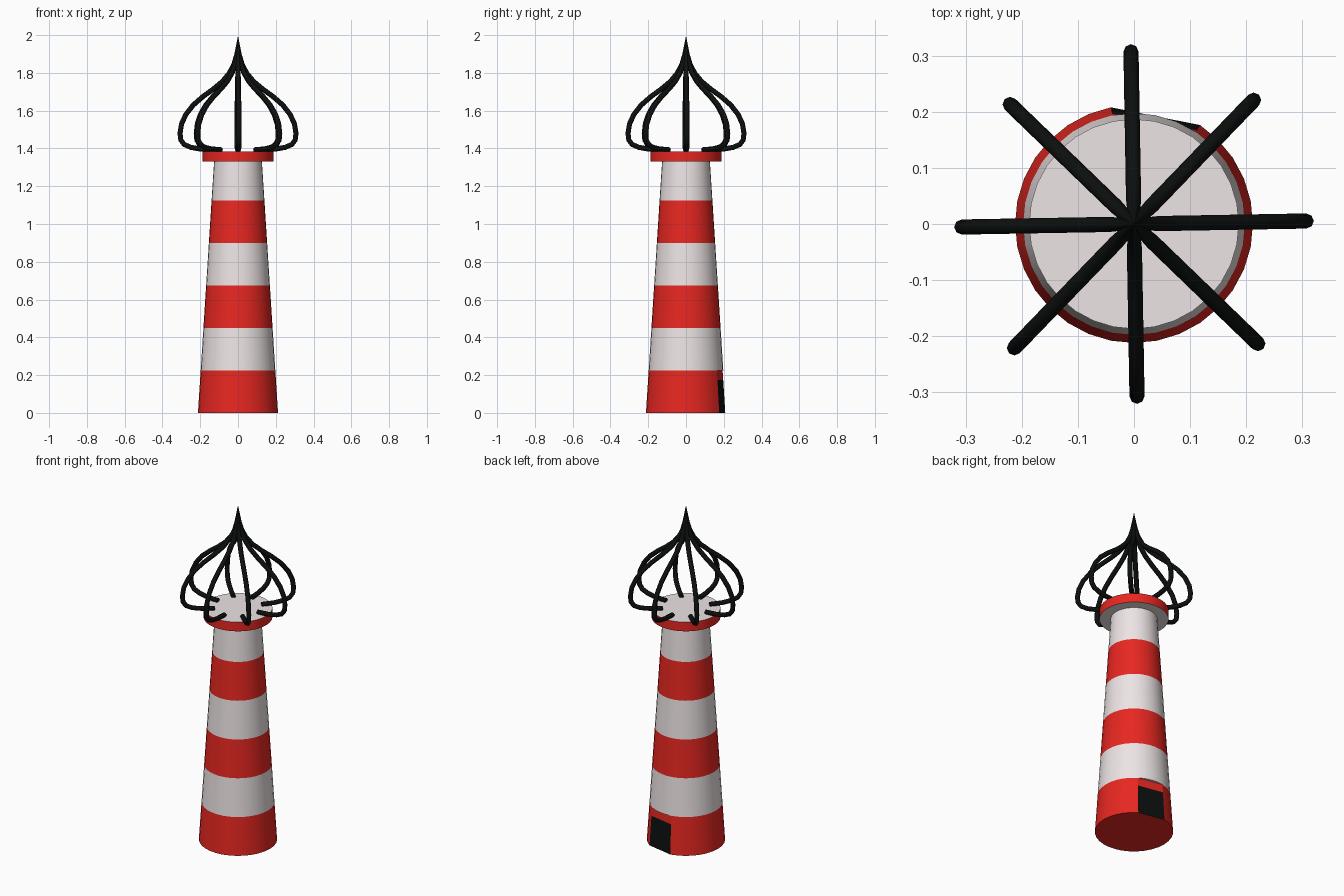
import bpy, bmesh, math

if "Cube" in bpy.data.objects:
    bpy.data.objects.remove(bpy.data.objects["Cube"])


def material(name, color):
    m = bpy.data.materials.new(name)
    m.diffuse_color = (*color, 1)
    m.use_nodes = True
    m.node_tree.nodes["Principled BSDF"].inputs["Base Color"].default_value = m.diffuse_color
    return m


RED = material("red_paint", (0.80, 0.02, 0.015))
WHITE = material("white_paint", (0.85, 0.78, 0.78))
BLACK = material("black_iron", (0.004, 0.005, 0.005))

SIDES = 32
DOOR_START, DOOR_END = 5, 9      # door is a flat chord across these sides
BASE_R, TOP_R, TOWER_H = 0.212, 0.126, 1.34
STEP = 0.225


def tower_radius(z):
    return BASE_R + (TOP_R - BASE_R) * z / TOWER_H


def ring(bm, r, z, skip=()):
    return [bm.verts.new((r * math.cos(2 * math.pi * i / SIDES),
                          r * math.sin(2 * math.pi * i / SIDES), z))
            for i in range(SIDES) if i not in skip]


def drum(name, rings, mats, door=False, bottom=True, top=True, cap_mat=0):
    """Stack of (radius, z) rings with capped ends."""
    bm = bmesh.new()
    skip = range(DOOR_START + 1, DOOR_END) if door else ()
    loops = [ring(bm, r, z, skip) for r, z in rings]
    for k, (a, b) in enumerate(zip(loops, loops[1:])):
        for i in range(len(a)):
            j = (i + 1) % len(a)
            f = bm.faces.new((a[i], a[j], b[j], b[i]))
            if door and i == DOOR_START and k == 0:
                f.material_index = 1
    if bottom:
        bm.faces.new(loops[0][::-1]).material_index = cap_mat
    if top:
        bm.faces.new(loops[-1]).material_index = cap_mat
    me = bpy.data.meshes.new(name)
    bm.to_mesh(me)
    bm.free()
    for m in mats:
        me.materials.append(m)
    ob = bpy.data.objects.new(name, me)
    bpy.context.collection.objects.link(ob)
    bpy.ops.object.select_all(action='DESELECT')
    ob.select_set(True)
    bpy.context.view_layer.objects.active = ob
    bpy.ops.object.shade_smooth_by_angle(angle=math.radians(15))
    return ob


# Base band with the flat black doorway
drum("base_band", [(tower_radius(z), z) for z in (0, 0.175, STEP)],
     [RED, BLACK], door=True)

# Alternating tower bands
for n in range(1, 6):
    z0, z1 = n * STEP, min((n + 1) * STEP, TOWER_H)
    drum(f"tower_band_{n}", [(tower_radius(z0), z0), (tower_radius(z1), z1)],
         [WHITE if n % 2 else RED], bottom=(n == 1), top=False)

# Gallery: red rim with a white deck
drum("gallery", [(0.187, 1.33), (0.187, 1.385)], [RED, WHITE], cap_mat=1)

# Onion-shaped lantern cage: (distance from axis, height, thickness)
PROFILE = [
    (0.13, 1.393, 1), (0.20, 1.397, 1), (0.25, 1.406, 1), (0.285, 1.421, 1),
    (0.303, 1.445, 1), (0.307, 1.48, 1), (0.299, 1.53, 1), (0.276, 1.58, 1),
    (0.237, 1.63, 1), (0.185, 1.675, 1), (0.13, 1.715, 1), (0.082, 1.755, 1),
    (0.045, 1.80, 1), (0.022, 1.85, 0.85), (0.011, 1.90, 0.6), (0, 1.993, 0.06),
]
cage = bpy.data.curves.new("cage_rib", 'CURVE')
cage.dimensions = '3D'
cage.bevel_depth = 0.0135
cage.bevel_resolution = 2
cage.use_fill_caps = True
spline = cage.splines.new('POLY')
spline.points.add(len(PROFILE) - 1)
for p, (r, z, t) in zip(spline.points, PROFILE):
    p.co = (r, 0, z, 1)
    p.radius = t
cage.materials.append(BLACK)
for i in range(8):
    rib = bpy.data.objects.new(f"cage_rib_{i + 1}", cage)
    rib.rotation_euler.z = math.radians(1 + 45 * i)
    bpy.context.collection.objects.link(rib)
